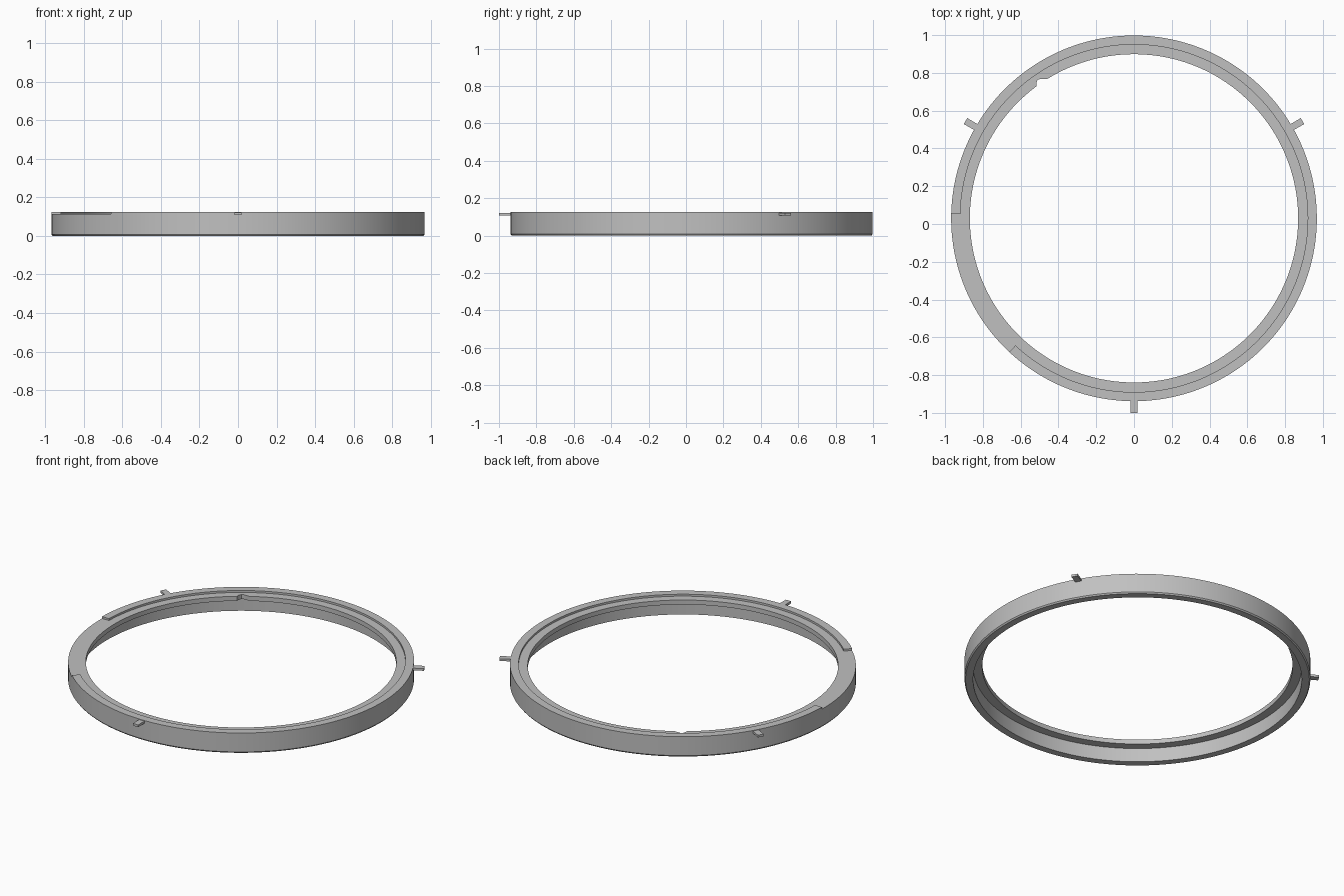
import bpy, bmesh
from math import radians, cos, sin
from mathutils import Matrix, Vector

cube = bpy.data.objects.get("Cube")
if cube:
    bpy.data.objects.remove(cube)

CY = 0.03                               # ring centre on y
R_OUT, R_STEP, R_IN = 0.968, 0.92, 0.869
TOP, LEDGE, FLANGE = 0.125, 0.113, 0.085
CUT_START, CUT_END = 178.5, 227

grey = bpy.data.materials.new("plain grey")
grey.use_nodes = True
colour = (0.53, 0.53, 0.53, 1)
grey.diffuse_color = colour
grey.node_tree.nodes["Principled BSDF"].inputs["Base Color"].default_value = colour


def make_object(name, bm):
    bmesh.ops.recalc_face_normals(bm, faces=bm.faces)
    mesh = bpy.data.meshes.new(name)
    bm.to_mesh(mesh)
    bm.free()
    mesh.materials.append(grey)
    obj = bpy.data.objects.new(name, mesh)
    bpy.context.collection.objects.link(obj)
    return obj


def at(r, z, degrees):
    a = radians(degrees)
    return Vector((r * cos(a), CY + r * sin(a), z))


def sweep(bm, profile, start, end, steps):
    """Sweep a closed (radius, height) profile through an arc."""
    rows = [[bm.verts.new(at(r, z, start + (end - start) * i / steps))
             for r, z in profile] for i in range(steps + 1)]
    n = len(profile)
    for a, b in zip(rows, rows[1:]):
        for j in range(n):
            k = (j + 1) % n
            bm.faces.new((a[j], a[k], b[k], b[j]))


# Ring: thin wall with an inner flange; the raised lip stops at the gap
low = [(R_IN, FLANGE), (R_STEP, FLANGE), (R_STEP, 0), (R_OUT - 0.006, 0),
       (R_OUT, 0.008), (R_OUT, LEDGE), (R_STEP, LEDGE), (R_IN, LEDGE)]
high = low[:6] + [(R_OUT, TOP), (R_STEP, TOP)] + low[6:]
bm = bmesh.new()
sweep(bm, low, CUT_START, CUT_END, 24)
sweep(bm, high, CUT_END, CUT_START + 360, 152)
for angle in (CUT_START, CUT_END):
    bm.faces.new([bm.verts.new(at(r, z, angle)) for r, z in
                  ((R_STEP, LEDGE), (R_OUT, LEDGE), (R_OUT, TOP), (R_STEP, TOP))])
bmesh.ops.remove_doubles(bm, verts=bm.verts, dist=0.0001)
ring = make_object("ring", bm)

# Small notch in the flange
bm = bmesh.new()
outline = [(-0.517, 0.69), (-0.43, 0.69), (-0.43, 0.768), (-0.497, 0.768),
           (-0.511, 0.762), (-0.517, 0.748)]
face = bm.faces.new([bm.verts.new((x, y, 0.05)) for x, y in outline])
up = bmesh.ops.extrude_face_region(bm, geom=[face])["geom"]
bmesh.ops.translate(bm, vec=(0, 0, 0.15),
                    verts=[v for v in up if isinstance(v, bmesh.types.BMVert)])
cutter = make_object("notch_cutter", bm)
cutter.hide_render = True
mod = ring.modifiers.new("notch", 'BOOLEAN')
mod.operation = 'DIFFERENCE'
mod.object = cutter
bpy.ops.object.select_all(action='DESELECT')
bpy.context.view_layer.objects.active = ring
ring.select_set(True)
bpy.ops.object.modifier_apply(modifier=mod.name)
bpy.data.objects.remove(cutter)
bpy.ops.object.shade_smooth_by_angle(angle=radians(25))

# Three locating tabs around the outside
for name, angle in (("left_tab", 30), ("right_tab", 150), ("front_tab", 270)):
    bm = bmesh.new()
    bmesh.ops.create_cube(bm, size=1, matrix=(
        Matrix.Translation((0, CY, 0)) @ Matrix.Rotation(radians(angle), 4, 'Z')
        @ Matrix.Translation((0.995, 0, 0.115)) @ Matrix.Diagonal((0.07, 0.036, 0.014, 1))))
    make_object(name, bm)
